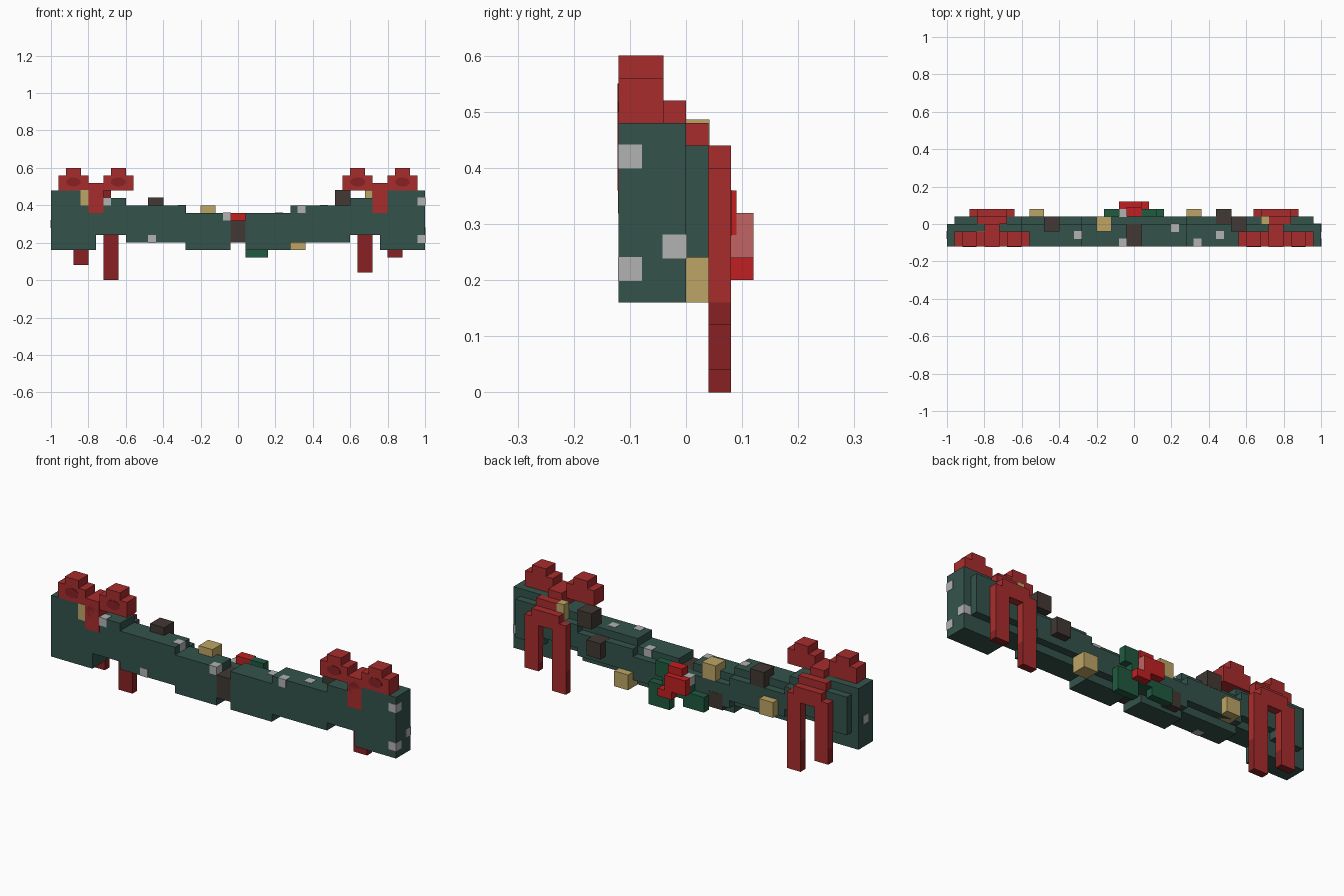
import bpy, bmesh, math
from mathutils import Matrix

if "Cube" in bpy.data.objects:
    bpy.data.objects.remove(bpy.data.objects["Cube"], do_unlink=True)


def material(name, *rgb):
    lin = [((c / 255 + 0.055) / 1.055) ** 2.4 for c in rgb] + [1]
    m = bpy.data.materials.new(name)
    m.use_nodes = True
    m.diffuse_color = lin
    m.node_tree.nodes["Principled BSDF"].inputs["Base Color"].default_value = lin
    return m


PINE = material("pine green", 52, 83, 75)
LEAF = material("leaf green", 32, 90, 64)
RED = material("ribbon red", 168, 44, 45)
DARK = material("dark ribbon red", 136, 33, 35)
PETAL = material("petal red", 192, 32, 34)
PALE = material("pale petal", 194, 100, 100)
GOLD = material("straw gold", 190, 165, 102)
BROWN = material("cone brown", 66, 56, 52)
SILVER = material("silver", 178, 178, 178)


def finish(name, bm, *mats):
    me = bpy.data.meshes.new(name)
    bmesh.ops.recalc_face_normals(bm, faces=bm.faces)
    bm.to_mesh(me)
    bm.free()
    for m in mats:
        me.materials.append(m)
    ob = bpy.data.objects.new(name, me)
    bpy.context.collection.objects.link(ob)
    return ob


def box(name, x, y, z, *mats, grow=0):
    """Box from (low, high) pairs on each axis."""
    bm = bmesh.new()
    bmesh.ops.create_cube(bm, size=1)
    for v in bm.verts:
        for i, (a, b) in enumerate((x, y, z)):
            lo, hi = min(a, b) - grow, max(a, b) + grow
            v.co[i] = lo if v.co[i] < 0 else hi
    return finish(name, bm, *mats)


def paint(ob, rule):
    for p in ob.data.polygons:
        if rule(p):
            p.material_index = 1


def disc(name, x, z, rx, rz, mat):
    """Thin oval plate on the front of a bow."""
    bm = bmesh.new()
    bmesh.ops.create_cone(bm, cap_ends=True, segments=10, radius1=1, radius2=1, depth=1)
    bmesh.ops.transform(bm, verts=bm.verts, matrix=Matrix.Translation((x, -0.12, z))
                        @ Matrix.Diagonal((rx, 0.004, rz, 1))
                        @ Matrix.Rotation(math.pi / 2, 4, "X"))
    finish(name, bm, mat)


# Swag body: stepped slabs with an inset ridge behind, mirrored
SLABS = [(0.04, 0.28, 0.16, 0.36), (0.28, 0.60, 0.20, 0.40), (0.60, 0.76, 0.24, 0.44),
         (0.76, 0.80, 0.16, 0.44), (0.80, 1.00, 0.16, 0.48)]
RIDGES = [(0, 0.28, 0.20, 0.32), (0.28, 0.60, 0.24, 0.36),
          (0.60, 0.80, 0.28, 0.40), (0.80, 0.96, 0.24, 0.44)]
for s, side in ((-1, "right"), (1, "left")):
    for i, (a, b, lo, hi) in enumerate(SLABS):
        box(f"garland_slab_{side}_{i}", (s * a, s * b), (-0.12, 0), (lo, hi), PINE)
    for i, (a, b, lo, hi) in enumerate(RIDGES):
        box(f"garland_ridge_{side}_{i}", (s * a, s * b), (0, 0.04), (lo, hi), PINE)
box("centre_branch", (-0.04, 0.04), (-0.12, 0), (0.20, 0.32), BROWN)


# Bows: loops in front, a strap over the top and two tails behind
def bow(s, side, outer_z, inner_z):
    c = 0.76 * s
    for k, part in ((-1, "inner"), (1, "outer")):
        d = k * s
        box(f"bow_loop_{part}_{side}", (c + d * 0.04, c + d * 0.20), (-0.12, -0.04), (0.48, 0.56), RED)
        box(f"bow_crest_{part}_{side}", (c + d * 0.08, c + d * 0.16), (-0.12, -0.04), (0.56, 0.60), RED)
        disc(f"bow_opening_{part}_{side}", c + d * 0.12, 0.525, 0.04, 0.025, DARK)
        end = outer_z if k > 0 else inner_z
        for name, lo, hi in (("upper", 0.16, 0.40), ("lower", end, 0.16)):
            tail = box(f"bow_tail_{name}_{part}_{side}", (c + d * 0.04, c + d * 0.12),
                       (0.04, 0.08), (lo, hi), RED, DARK)
            paint(tail, lambda p: p.normal.y < -0.5 or (p.center.z < 0.16 and abs(p.normal.y) < 0.5))
    box(f"bow_knot_{side}", (c - 0.04, c + 0.04), (-0.122, 0), (0.36, 0.52), RED)
    disc(f"bow_knot_fold_{side}", c, 0.46, 0.035, 0.04, DARK)
    strap = box(f"bow_strap_{side}", (c - 0.08, c + 0.08), (0, 0.04), (0.40, 0.48), RED, DARK)
    paint(strap, lambda p: p.normal.y < -0.5)
    box(f"bow_arch_{side}", (c - 0.08, c + 0.08), (0.04, 0.08), (0.36, 0.44), RED)


bow(-1, "right", 0.08, 0)
bow(1, "left", 0.12, 0.04)

# Flower and leaves on the back
box("leaf_core", (-0.08, 0.08), (0.04, 0.08), (0.20, 0.32), LEAF)
box("leaf_low_left", (0.04, 0.16), (0.04, 0.08), (0.12, 0.24), LEAF)
box("leaf_high_left", (0.04, 0.12), (0.04, 0.08), (0.28, 0.36), LEAF)
box("leaf_low_right", (-0.16, -0.04), (0.04, 0.08), (0.16, 0.24), LEAF)
box("petal_top", (-0.04, 0.04), (0.04, 0.09), (0.28, 0.36), PETAL)
upper = box("petal_upper", (-0.08, 0.04), (0.08, 0.12), (0.24, 0.32), PETAL, PALE)
paint(upper, lambda p: p.normal.x > 0.5)
box("petal_lower", (0, 0.08), (0.08, 0.12), (0.20, 0.24), PETAL)

# Cones and straw bundles
for i, (x, y, z) in enumerate([(-0.48, -0.04, 0.36), (0.52, -0.04, 0.40),
                               (0.44, 0, 0.28), (-0.24, -0.04, 0.18)]):
    box(f"pine_cone_{i}", (x, x + 0.08), (y, y + 0.08), (z, z + 0.08), BROWN, grow=0.001)
for i, (x, y, z) in enumerate([(-0.20, -0.04, 0.32), (-0.56, 0, 0.24), (0.28, 0, 0.16)]):
    box(f"straw_bundle_{i}", (x, x + 0.08), (y, y + 0.08), (z, z + 0.08), GOLD)
box("straw_tip_right", (-0.84, -0.80), (-0.12, -0.04), (0.40, 0.48), GOLD, grow=0.0015)
box("straw_tip_left", (0.68, 0.72), (0, 0.04), (0.40, 0.485), GOLD, grow=0.0015)

# Silver flecks, barely proud of the surface
FLECKS = [(-0.46, -0.10, 0.22), (-0.06, -0.10, 0.34), (0.34, -0.10, 0.38), (0.98, -0.10, 0.22),
          (0.98, -0.10, 0.42), (-0.70, -0.10, 0.42), (-0.30, -0.06, 0.38), (0.22, -0.02, 0.34),
          (0.46, -0.06, 0.38), (0.98, -0.02, 0.26), (-0.98, -0.06, 0.30), (-0.06, 0.06, 0.30)]
for i, f in enumerate(FLECKS):
    box(f"silver_fleck_{i}", *[(v - 0.018, v + 0.018) for v in f], SILVER, grow=0.0035)
